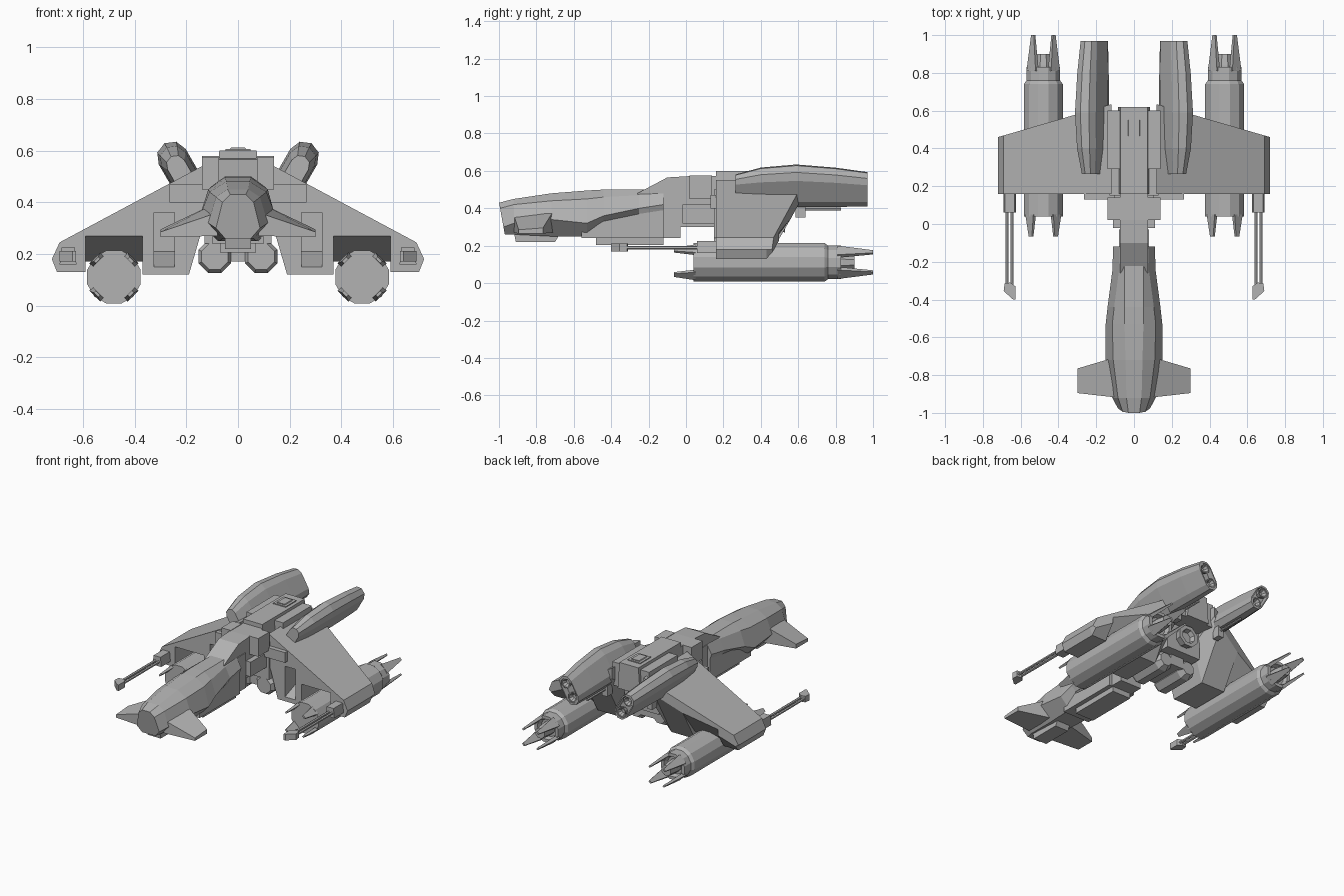
import bpy
import bmesh
from math import sin, cos, pi, radians

cube = bpy.data.objects.get("Cube")
if cube:
    bpy.data.objects.remove(cube, do_unlink=True)

grey = bpy.data.materials.new("hull_grey")
grey.use_nodes = True
GREY = (0.45, 0.45, 0.45, 1)
grey.diffuse_color = GREY
grey.node_tree.nodes["Principled BSDF"].inputs["Base Color"].default_value = GREY


def loft(name, rings, mirror=False):
    """Skin a list of equal rings of points and cap both ends."""
    bm = bmesh.new()
    rows = [[bm.verts.new(p) for p in ring] for ring in rings]
    n = len(rows[0])
    for a, b in zip(rows, rows[1:]):
        for i in range(n):
            j = (i + 1) % n
            bm.faces.new((a[i], a[j], b[j], b[i]))
    bm.faces.new(rows[0][::-1])
    bm.faces.new(rows[-1])
    bmesh.ops.recalc_face_normals(bm, faces=bm.faces)
    me = bpy.data.meshes.new(name)
    bm.to_mesh(me)
    bm.free()
    me.materials.append(grey)
    ob = bpy.data.objects.new(name, me)
    bpy.context.collection.objects.link(ob)
    if mirror:
        ob.modifiers.new("Mirror", 'MIRROR')
    return ob


def box(name, x, y, z, mirror=False, top=1.0):
    """Box from ranges; top narrows the upper face in x."""
    mid, half = (x[0] + x[1]) / 2, (x[1] - x[0]) / 2
    rings = []
    for h, k in ((z[0], 1), (z[1], top)):
        a, b = mid - half * k, mid + half * k
        rings.append([(a, y[0], h), (b, y[0], h), (b, y[1], h), (a, y[1], h)])
    return loft(name, rings, mirror)


def turned(name, cx, cz, profile, sides=12, mirror=True):
    """Round part along y from (y, radius) pairs."""
    rings = [[(cx + r * cos(2 * pi * (i + .5) / sides), y,
               cz + r * sin(2 * pi * (i + .5) / sides)) for i in range(sides)]
             for y, r in profile]
    return loft(name, rings, mirror)


def side_extrude(name, profile, half):
    """Extrude a (y, z) outline across the centre line."""
    return loft(name, [[(x, y, z) for y, z in profile] for x in (-half, half)])


def symmetric(y, half):
    """Close a half section of (x, z) across the centre line."""
    pts = half + [(-x, z) for x, z in reversed(half)]
    return [(x, y, z) for x, z in pts]


# Forward fuselage, raked at the nose
hull = [
    (-.985, [(.03, .43), (.06, .40), (.085, .30), (.05, .26)]),
    (-.92, [(.04, .45), (.085, .42), (.115, .32), (.06, .26)]),
    (-.72, [(.045, .48), (.11, .44), (.15, .34), (.07, .25)]),
    (-.53, [(.05, .495), (.115, .45), (.15, .32), (.08, .25)]),
    (-.44, [(.05, .50), (.105, .46), (.14, .36), (.085, .32)]),
    (-.25, [(.05, .50), (.08, .47), (.115, .40), (.10, .37)]),
    (-.12, [(.05, .50), (.075, .48), (.11, .42), (.10, .39)]),
]
rings = [symmetric(y, h) for y, h in hull]
rings[0] = [(x, y - (z - .35) * .18, z) for x, y, z in rings[0]]
loft("fuselage", rings)
box("belly", (-.10, .10), (-.56, -.12), (.24, .40))
box("belly_plate", (-.07, .07), (-.48, -.12), (.205, .25))
box("neck_collar", (-.08, .08), (-.12, -.03), (.24, .48))
side_extrude("chin", [(-.92, .27), (-.91, .22), (-.70, .22), (-.67, .27)], .05)

# Nose fins
loft("nose_fin", [
    [(.08, -.92, .36), (.08, -.92, .27), (.08, -.71, .27), (.08, -.70, .40)],
    [(.30, -.895, .285), (.30, -.895, .265), (.30, -.765, .265), (.30, -.765, .295)],
], True)

# Neck and spine
side_extrude("neck", [(-.26, .48), (-.10, .565), (.02, .572), (.17, .572),
                      (.17, .30), (-.03, .30), (-.03, .42), (-.25, .42)], .075)
box("neck_shoulder", (.07, .14), (.02, .14), (.45, .575), True)
box("neck_side", (.07, .11), (-.02, .16), (.32, .42), True)
box("spine", (-.085, .085), (.16, .62), (.42, .60), top=.85)
box("spine_saddle", (-.14, .14), (.29, .60), (.42, .58))
box("hatch_frame", (-.048, .048), (.45, .565), (.595, .606))
box("hatch", (-.035, .035), (.465, .55), (.60, .611), top=.8)
box("root_block", (.10, .265), (.13, .22), (.40, .47), True)

# Central lower body with its round tanks and rear outlet
box("core", (-.13, .13), (.15, .48), (.24, .50))
box("core_keel", (-.05, .05), (.17, .42), (.17, .25))
turned("tank", .09, .19, [(.15, .055), (.17, .068), (.38, .068), (.42, .045)], 8)
turned("outlet", 0, .34, [(.47, .06), (.53, .075), (.53, .05), (.50, .04)], 8, False)

# Wing with an engine recess in its underside
outline = [(.12, .55), (.69, .245), (.72, .18), (.70, .13), (.59, .13), (.59, .27),
           (.37, .27), (.37, .12), (.19, .12), (.12, .36)]
front, middle, rear = [], [], []
for x, z in outline:
    upper = .55 - (x - .12) * .535
    trailing = .46 + (.72 - x) * .29
    recess = (x, z) in outline[5:7]
    front.append((x, .16, z))
    middle.append((x, .43, .17 if recess else z))
    rear.append((x, trailing, max(z, upper - .07)))
wing = loft("wing", [front, middle, rear])
cutter = loft("recess_cutter", [
    [(x, y, z) for y, z in ((.10, .15), (.16, .15), (.32, .21), (.32, .36), (.10, .36))]
    for x in (.245, .325)])
cutter.hide_render = True
cut = wing.modifiers.new("Recess", 'BOOLEAN')
cut.operation = 'DIFFERENCE'
cut.solver = 'EXACT'
cut.object = cutter
bpy.context.view_layer.objects.active = wing
bpy.ops.object.modifier_apply(modifier="Recess")
bpy.data.objects.remove(cutter, do_unlink=True)
wing.modifiers.new("Mirror", 'MIRROR')


# Upper pods: stadium section leaning outwards
def pod_ring(y, cx, cz, scale):
    lean = radians(30)
    pts = []
    for i in range(10):
        a = pi * (i if i < 5 else i - 1) / 4
        u = .06 * cos(a)
        v = .06 * sin(a) + (.065 if i < 5 else -.065)
        if i == 9:
            a = 2 * pi
            u, v = .06, -.065
        pts.append((cx + scale * (u * cos(lean) + v * sin(lean)), y,
                    cz + scale * (v * cos(lean) - u * sin(lean))))
    return pts


loft("upper_pod", [
    pod_ring(.265, .22, .51, .62), pod_ring(.40, .22, .515, .90),
    pod_ring(.59, .222, .52, 1.0), pod_ring(.80, .217, .512, .92),
    pod_ring(.97, .21, .502, .80), pod_ring(.97, .21, .502, .68),
    pod_ring(.93, .21, .502, .66)], True)
for s in (-1, 1):
    turned("pod_nozzle", .21 + s * .025, .502 + s * .043,
           [(.92, .02), (.965, .036), (.965, .028), (.94, .015)], 8)
box("pod_bracket", (.15, .19), (.585, .64), (.35, .46), True)
turned("pod_probe", .17, .395, [(.62, .008), (.83, .008)], 6)

# Engines
EX, EZ = .48, .111
turned("engine", EX, EZ, [(.04, .107), (.74, .107), (.75, .10), (.76, .092),
                          (.83, .092), (.83, .07), (.80, .06)])
turned("engine_hub", EX, EZ, [(.79, .045), (.84, .045), (.90, .037)], 8)


def prongs(name, root, tip):
    """Four diagonal claws; each end is (y, inner radius, outer radius, half width)."""
    for k in range(4):
        a = pi / 4 + k * pi / 2
        ends = []
        for y, r0, r1, w in (root, tip):
            ends.append([(EX + r * cos(a) - t * sin(a), y, EZ + r * sin(a) + t * cos(a))
                         for r, t in ((r0, -w), (r1, -w), (r1, w), (r0, w))])
        loft(name, ends, True)


prongs("engine_front_claw", (.05, .085, .105, .03), (-.065, .086, .098, .012))
prongs("engine_rear_claw", (.81, .068, .092, .034), (1.0, .070, .082, .010))

# Wing tip guns
box("gun_mount", (.625, .69), (.06, .18), (.16, .225), True, .8)
for x in (.645, .672):
    turned("gun_barrel", x, .19, [(-.34, .009), (.08, .009)], 6)
loft("gun_muzzle", [
    [(x, y, z) for x, y in ((.627, -.40), (.64, -.40), (.69, -.355),
                            (.685, -.315), (.655, -.31), (.627, -.33))]
    for z in (.17, .212)], True)
